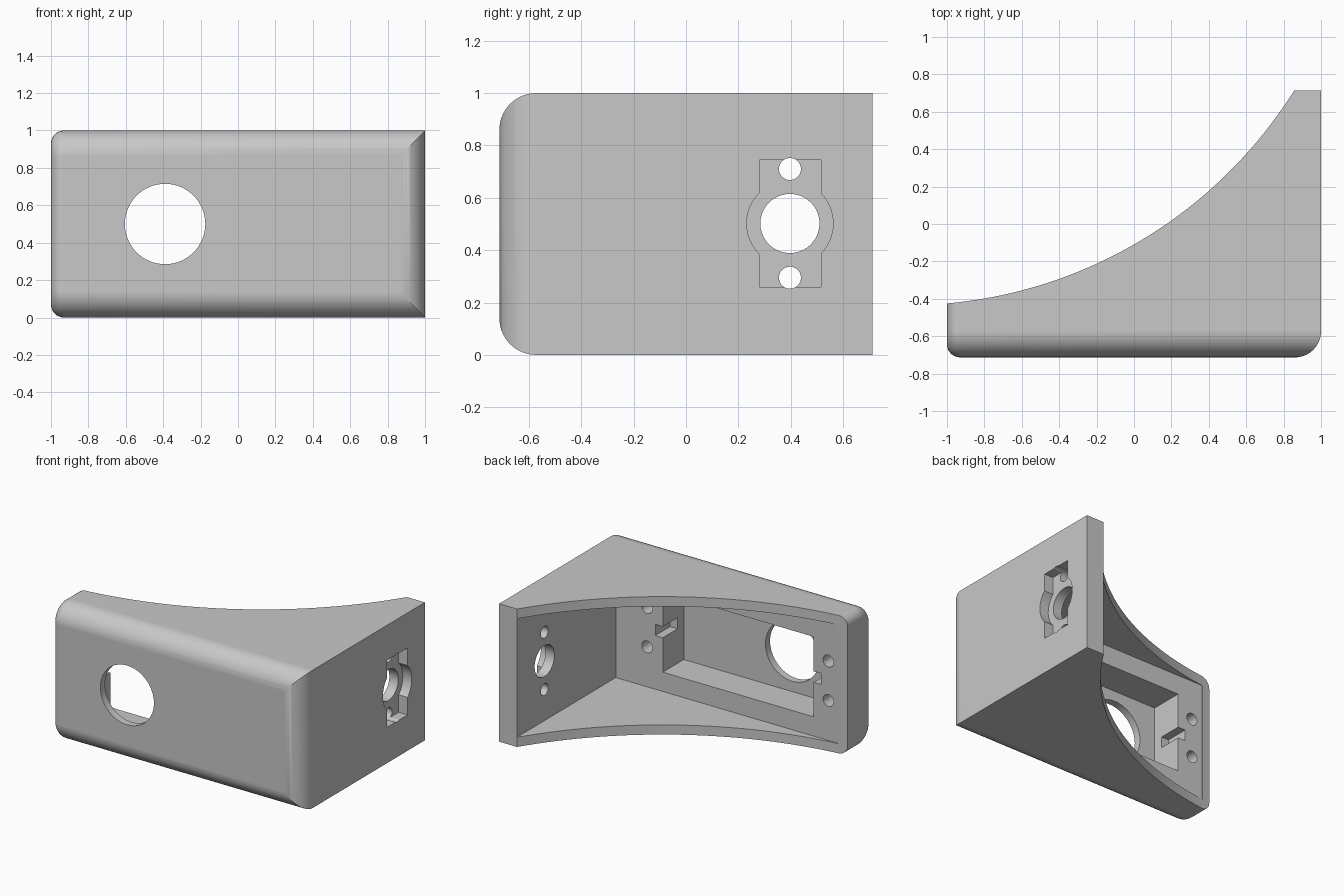
import bpy, bmesh
from math import pi, sin, cos, sqrt, radians

if "Cube" in bpy.data.objects:
    bpy.data.objects.remove(bpy.data.objects["Cube"])

HALF_Y = 0.713            # half depth of the body
ROUND = 0.14              # large front fillet
END_ROUND = 0.07          # small fillet on the narrow end
WALL = 0.143              # side wall thickness

grey = bpy.data.materials.new("matte_grey")
grey.use_nodes = True
colour = (0.58, 0.58, 0.58, 1)
grey.diffuse_color = colour
grey.node_tree.nodes["Principled BSDF"].inputs["Base Color"].default_value = colour


def arc(cx, cy, r, start, end, steps):
    """Points on a circular arc, angles in degrees."""
    angles = [radians(start + (end - start) * i / steps) for i in range(steps + 1)]
    return [(cx + r * cos(a), cy + r * sin(a)) for a in angles]


def prism(name, points, axis, lo, hi, bevel_low=0):
    """Extrude a closed outline along an axis; optionally round its low end."""
    place = {"X": lambda a, b, t: (t, a, b),
             "Y": lambda a, b, t: (a, t, b),
             "Z": lambda a, b, t: (a, b, t)}[axis]
    bm = bmesh.new()
    low = [bm.verts.new(place(a, b, lo)) for a, b in points]
    high = [bm.verts.new(place(a, b, hi)) for a, b in points]
    cap = bm.faces.new(low)
    bm.faces.new(high)
    for i in range(len(points)):
        j = (i + 1) % len(points)
        bm.faces.new((low[i], low[j], high[j], high[i]))
    bmesh.ops.recalc_face_normals(bm, faces=bm.faces)
    if bevel_low:
        bmesh.ops.bevel(bm, geom=list(cap.edges), offset=bevel_low, segments=8,
                        profile=0.5, affect="EDGES", clamp_overlap=False)
    mesh = bpy.data.meshes.new(name)
    bm.to_mesh(mesh)
    bm.free()
    mesh.materials.append(grey)
    obj = bpy.data.objects.new(name, mesh)
    bpy.context.collection.objects.link(obj)
    return obj


def box(name, x, y, z):
    corners = [(x[0], y[0]), (x[1], y[0]), (x[1], y[1]), (x[0], y[1])]
    return prism(name, corners, "Z", *z)


def cylinder(name, a, b, r, axis, lo, hi, steps=48):
    return prism(name, arc(a, b, r, 0, 360, steps)[:-1], axis, lo, hi)


def combine(target, tool, operation="DIFFERENCE"):
    """Apply a boolean and discard the tool."""
    tool.hide_render = True
    mod = target.modifiers.new("cut", "BOOLEAN")
    mod.operation, mod.solver, mod.object = operation, "EXACT", tool
    bpy.context.view_layer.objects.active = target
    bpy.ops.object.modifier_apply(modifier=mod.name)
    bpy.data.objects.remove(tool)


# Body: side profile with rounded front, rounded again at the narrow end
side = ([(1, 0), (1, 1)]
        + arc(-HALF_Y + ROUND, 1 - ROUND, ROUND, 90, 180, 10)
        + arc(-HALF_Y + ROUND, ROUND, ROUND, 180, 270, 10))
body = prism("corner_housing", side, "X", -1, 1.2, END_ROUND)

# Plan outline: concave back sweep and rounded front corner
cx, cy, r = -1.2185, 2.0135, 2.448
sweep = []
for i in range(49):
    x = 1 - WALL - (2.1 - WALL) * i / 48
    sweep.append((x, cy - sqrt(r * r - (x - cx) ** 2)))
sweep[0] = (1 - WALL, HALF_Y)
front = -HALF_Y - 0.0005
plan = ([(-1.1, front)]
        + arc(1 - ROUND, front + ROUND, ROUND, -90, 0, 10)
        + [(1, HALF_Y)] + sweep)
combine(body, prism("plan", plan, "Z", -0.2, 1.2), "INTERSECT")

# Open cavity, deeper pocket and the locating notches beside it
combine(body, box("cavity", (-0.935, 1 - WALL), (-0.42, 1.2), (0.07, 0.93)))
combine(body, box("pocket", (-0.73, 0.48), (-0.66, -0.3), (0.21, 0.79)))
combine(body, box("notches", (-0.79, 0.54), (-0.59, -0.32), (0.46, 0.54)))

# Large front opening
combine(body, cylinder("front_opening", -0.39, 0.5, 0.215, "Y", -1, -0.5, 64))

# Blind screw holes around the pocket
for x in (-0.848, 0.606):
    for z in (0.36, 0.645):
        combine(body, cylinder("screw_hole", x, z, 0.043, "Y", -0.6, -0.35, 24))

# Side connector: shallow recess, centre bore and two screw holes
floor = 1 - WALL / 2
combine(body, box("recess", (floor, 1.1), (0.28, 0.515), (0.26, 0.745)))
combine(body, cylinder("round_recess", 0.397, 0.502, 0.165, "X", floor, 1.15))
for z, radius in ((0.502, 0.113), (0.71, 0.042), (0.295, 0.042)):
    combine(body, cylinder("side_hole", 0.397, z, radius, "X", 0.7, 1.2, 40))

# Smooth fillets and bores, crisp edges elsewhere
bpy.ops.object.select_all(action="DESELECT")
body.select_set(True)
bpy.context.view_layer.objects.active = body
bpy.ops.object.shade_smooth_by_angle(angle=radians(30))
weighted = body.modifiers.new("weighted_normals", "WEIGHTED_NORMAL")
weighted.keep_sharp = True
